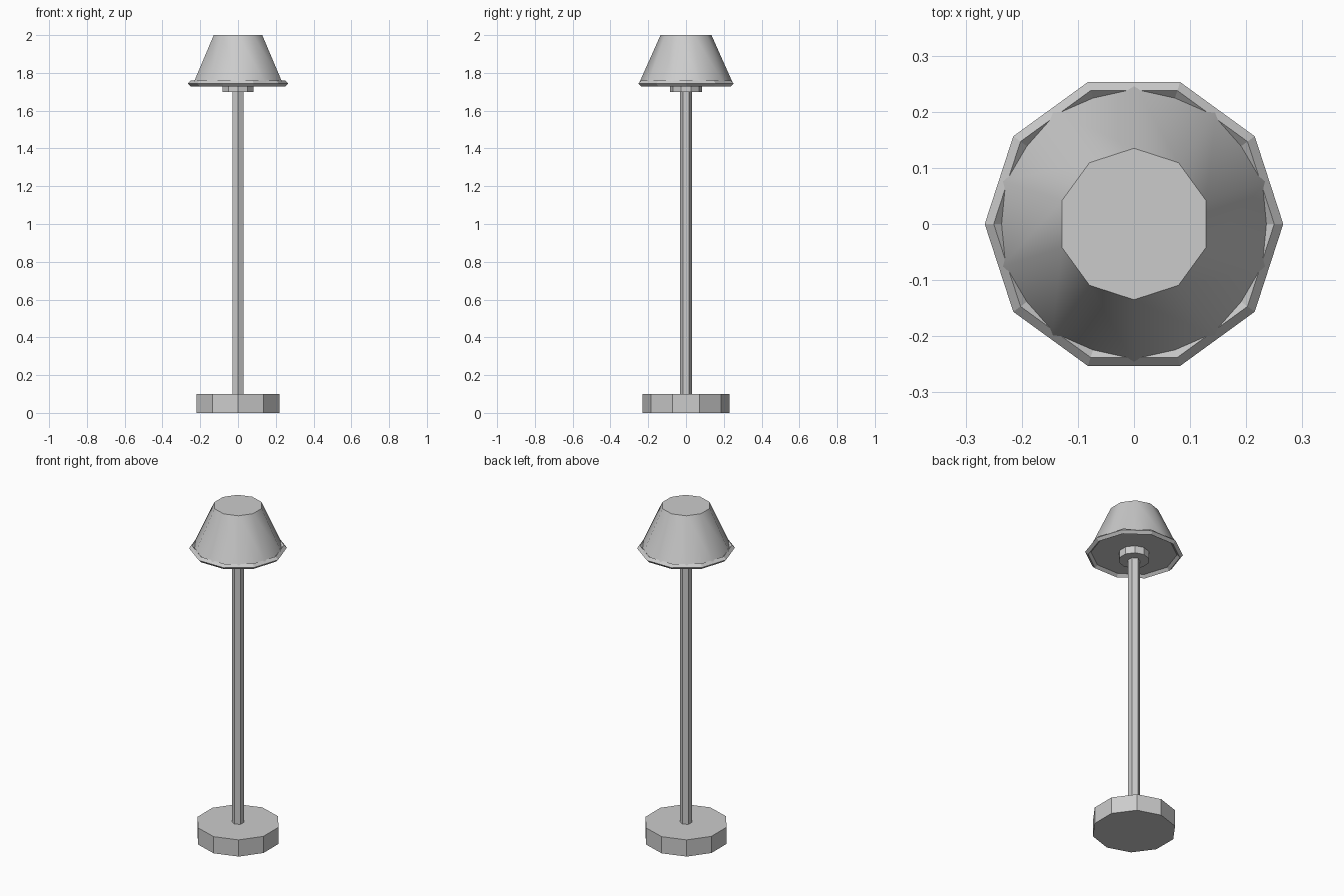
import bpy
import math

cube = bpy.data.objects.get("Cube")
if cube:
    bpy.data.objects.remove(cube, do_unlink=True)

# Single plain colour
grey = bpy.data.materials.new("light_grey")
grey.use_nodes = True
colour = (0.6, 0.6, 0.6, 1)
grey.diffuse_color = colour
grey.node_tree.nodes["Principled BSDF"].inputs["Base Color"].default_value = colour


def finish(name):
    obj = bpy.context.object
    obj.name = name
    obj.data.name = name
    obj.data.materials.append(grey)
    return obj


def prism(name, sides, r_bottom, r_top, z_bottom, z_top):
    """Upright closed prism or frustum with a corner on the y axis."""
    bpy.ops.mesh.primitive_cone_add(
        vertices=sides, radius1=r_bottom, radius2=r_top,
        depth=z_top - z_bottom, location=(0, 0, (z_bottom + z_top) / 2))
    return finish(name)


# Base, pole and the collar under the shade
prism("base", 10, 0.23, 0.23, 0, 0.1)
prism("pole", 6, 0.033, 0.033, 0.1, 1.745)
prism("collar", 10, 0.085, 0.085, 1.7, 1.745)

# Smooth-sided shade with flat closed ends
prism("shade", 10, 0.249, 0.135, 1.744, 2.0)
bpy.ops.object.shade_smooth_by_angle(angle=math.radians(40))

# Diamond-section rim around the foot of the shade
bpy.ops.mesh.primitive_torus_add(
    major_segments=10, minor_segments=4, major_radius=0.25,
    minor_radius=0.016, location=(0, 0, 1.744))
finish("shade_rim")
bpy.ops.object.shade_flat()
